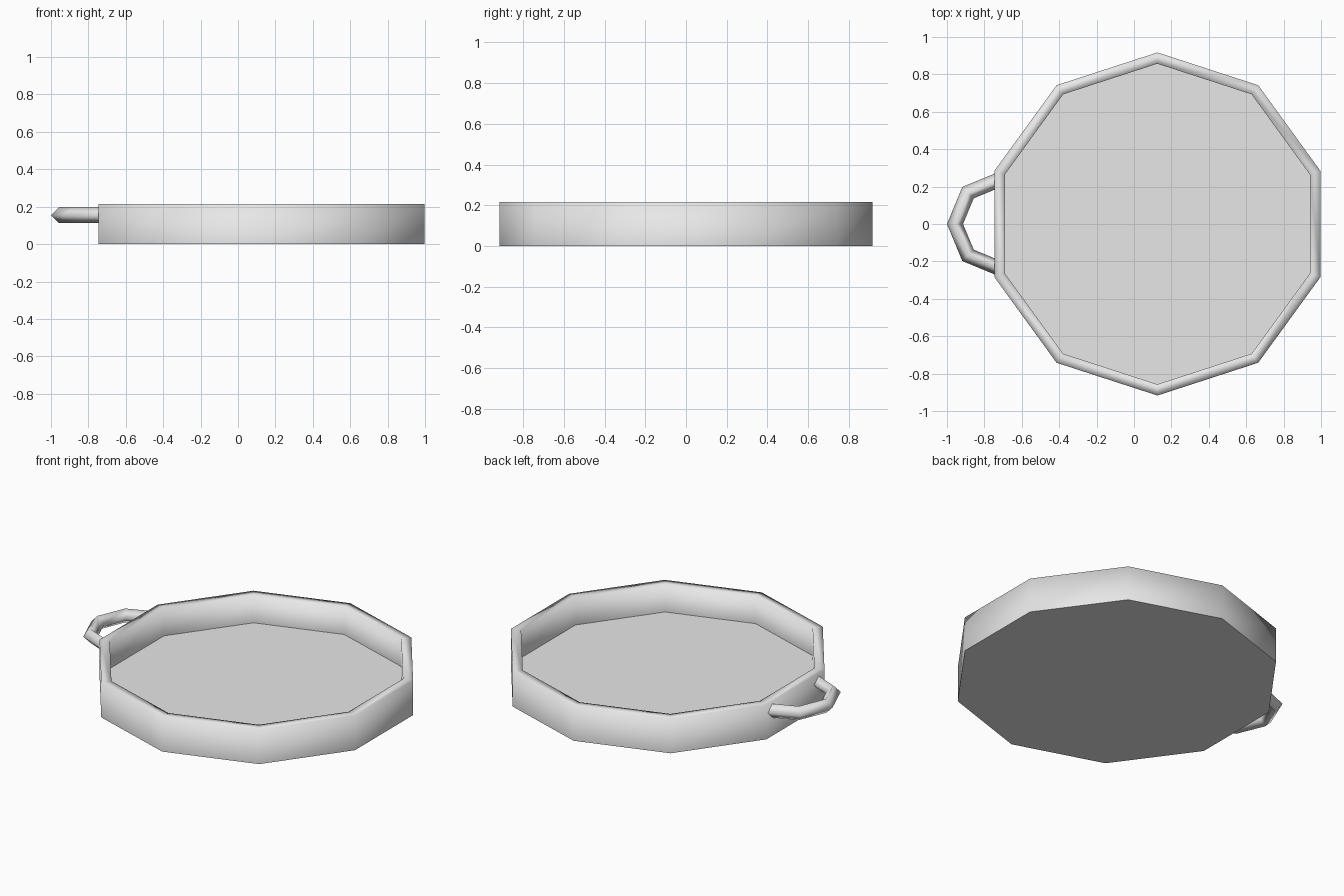
import bpy, bmesh
from math import sin, cos, pi

cube = bpy.data.objects.get("Cube")
if cube:
    bpy.data.objects.remove(cube, do_unlink=True)

grey = bpy.data.materials.new("light grey")
grey.use_nodes = True
colour = (0.8, 0.8, 0.8, 1)
grey.diffuse_color = colour
grey.node_tree.nodes["Principled BSDF"].inputs["Base Color"].default_value = colour


def skin(name, rings, close_loft):
    """Bridge consecutive rings with smooth quads and cap both ends flat."""
    bm = bmesh.new()
    loops = [[bm.verts.new(p) for p in ring] for ring in rings]
    n = len(rings[0])
    for a, b in zip(loops, loops[1:]):
        for i in range(n):
            j = (i + 1) % n
            bm.faces.new((a[i], a[j], b[j], b[i])).smooth = True
    if close_loft:
        for loop in (loops[0], loops[-1]):
            cap = bm.faces.new(loop)
            for edge in cap.edges:
                edge.smooth = False
    bmesh.ops.recalc_face_normals(bm, faces=bm.faces)
    mesh = bpy.data.meshes.new(name)
    bm.to_mesh(mesh)
    bm.free()
    mesh.materials.append(grey)
    obj = bpy.data.objects.new(name, mesh)
    bpy.context.collection.objects.link(obj)
    return obj


# Ten-sided tray: underside, outer wall, rim, inner wall, floor
SIDES, CENTRE_X = 10, 0.125
OUTER, INNER, TOP, FLOOR = 0.917, 0.857, 0.215, 0.045


def tray_ring(radius, z):
    angles = [pi / 2 + 2 * pi * i / SIDES for i in range(SIDES)]
    return [(CENTRE_X + radius * cos(a), radius * sin(a), z) for a in angles]


profile = [(OUTER, 0), (OUTER, TOP), (INNER, TOP), (INNER, FLOOR)]
skin("tray", [tray_ring(r, z) for r, z in profile], True)

# Half-ring handle with a diamond section, its ends set into the wall
HANDLE_X, HANDLE_Z, RING, TUBE = -0.72, 0.155, 0.237, 0.043


def handle_section(angle):
    points = []
    for k in range(4):
        r = RING + TUBE * cos(k * pi / 2)
        points.append((HANDLE_X + r * cos(angle), r * sin(angle),
                       HANDLE_Z + TUBE * sin(k * pi / 2)))
    return points


skin("handle", [handle_section(pi / 2 + pi * i / 4) for i in range(5)], True)
